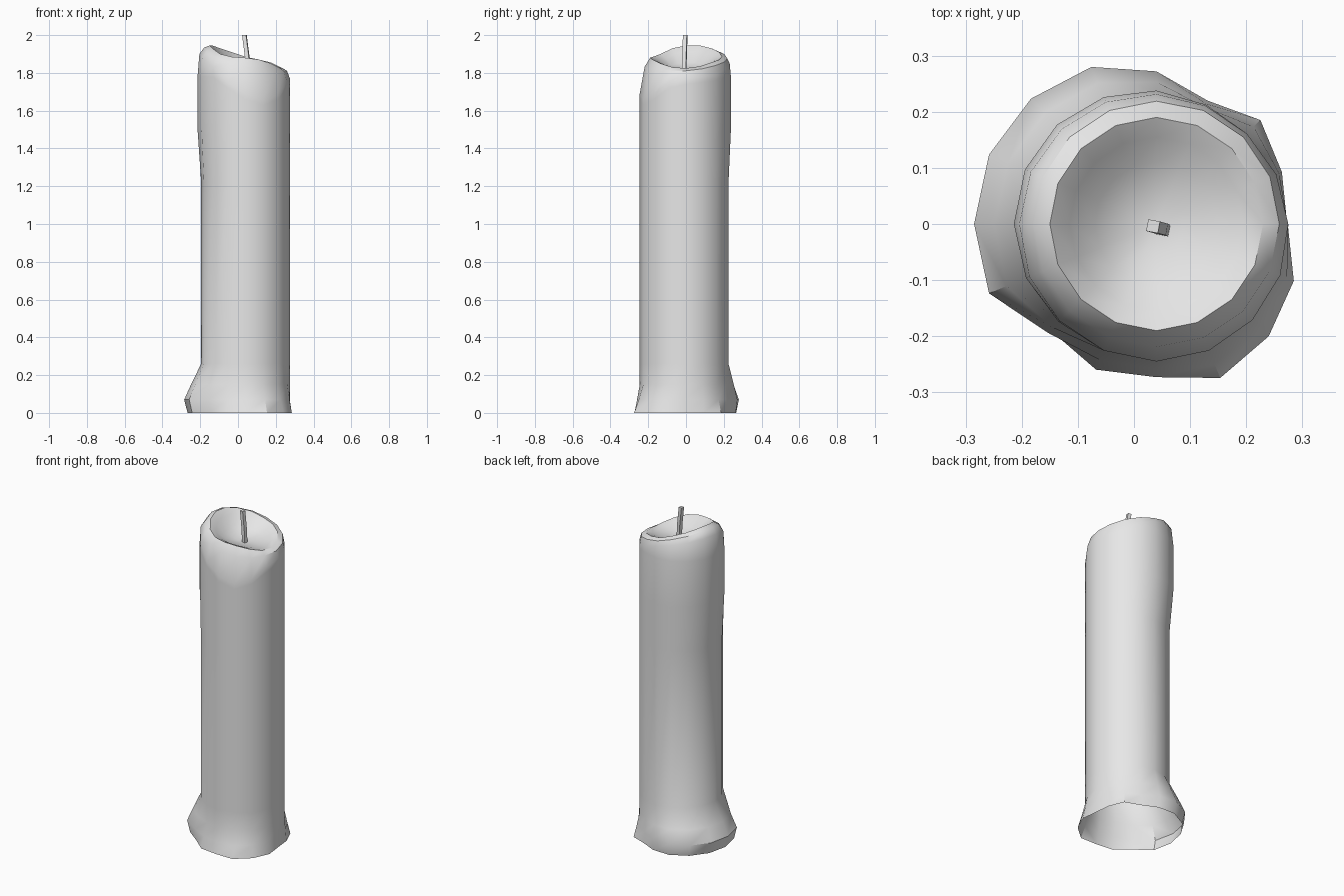
import bpy
import bmesh
from math import sin, cos, pi, radians
from mathutils import Vector

default_cube = bpy.data.objects.get("Cube")
if default_cube:
    bpy.data.objects.remove(default_cube, do_unlink=True)

SIDES = 16
AXIS_X = 0.04


def make_material(name, colour):
    material = bpy.data.materials.new(name)
    material.use_nodes = True
    material.diffuse_color = colour
    material.node_tree.nodes["Principled BSDF"].inputs["Base Color"].default_value = colour
    return material


def loft(name, rings, material, cap_start=False, tip=None, sharp_angle=35):
    """Skin a list of point rings, optionally closing the ends."""
    bm = bmesh.new()
    loops = [[bm.verts.new(point) for point in ring] for ring in rings]
    count = len(rings[0])
    for lower, upper in zip(loops, loops[1:]):
        for i in range(count):
            j = (i + 1) % count
            bm.faces.new((lower[i], lower[j], upper[j], upper[i]))
    if cap_start:
        bm.faces.new(list(reversed(loops[0])))
    if tip is None:
        bm.faces.new(loops[-1])
    else:
        centre = bm.verts.new(tip)
        for i in range(count):
            bm.faces.new((loops[-1][i], loops[-1][(i + 1) % count], centre))
    mesh = bpy.data.meshes.new(name)
    bm.to_mesh(mesh)
    bm.free()
    mesh.materials.append(material)
    obj = bpy.data.objects.new(name, mesh)
    bpy.context.collection.objects.link(obj)
    bpy.ops.object.select_all(action="DESELECT")
    obj.select_set(True)
    bpy.context.view_layer.objects.active = obj
    bpy.ops.object.shade_smooth_by_angle(angle=radians(sharp_angle))
    return obj


def wax_ring(radius_at, height_at):
    """One ring of the candle; both arguments are rules of the side index."""
    ring = []
    for k in range(SIDES):
        angle = 2 * pi * k / SIDES
        radius = radius_at(k)
        ring.append((AXIS_X + radius * cos(angle), radius * sin(angle), height_at(k)))
    return ring


# Uneven outlines, counter-clockwise from the +x side
flare = [.233, .242, .262, .238, .272, .303, .316, .323,
         .325, .323, .274, .281, .273, .297, .283, .265]
lip = [1.77, 1.78, 1.79, 1.82, 1.85, 1.87, 1.89, 1.9,
       1.9, 1.88, 1.83, 1.75, 1.69, 1.66, 1.69, 1.75]
crest = [1.825, 1.835, 1.855, 1.87, 1.885, 1.91, 1.93, 1.945,
         1.945, 1.93, 1.9, 1.885, 1.88, 1.87, 1.85, 1.83]


def body(k):
    return 0.235 - 0.01 * sin(2 * pi * k / SIDES)


def bulge(k):
    return body(k) + 0.023 * max(0, cos((k - 6.5) * pi / 8))


def puddle(k):
    """Wax has pooled into a thick roll on the back and right sides."""
    return 1 if 4 <= k <= 10 else 0


def spread(rolled, straight):
    """Blend from body to flare, differently for rolled and straight sides."""
    def radius(k):
        amount = rolled if puddle(k) else straight
        return body(k) + amount * (flare[k] - body(k))
    return radius


def level(height):
    return lambda k: height


def pool(share):
    """Height falling from the crest to the melted pool."""
    return lambda k: 1.815 + share * (crest[k] - 1.815)


# Candle: flared foot, shaft with a swollen upper side, dripping lip, melted pool
rings = [
    wax_ring(spread(0.8, 1), level(0)),
    wax_ring(spread(1, 0.5), level(0.07)),
    wax_ring(spread(0.6, 0), level(0.15)),
    wax_ring(body, level(0.26)),
    wax_ring(body, level(1.22)),
    wax_ring(bulge, level(1.5)),
    wax_ring(bulge, lambda k: min(1.78, lip[k] - 0.03)),
    wax_ring(lambda k: (body(k) + bulge(k)) / 2, lambda k: lip[k]),
    wax_ring(lambda k: 0.219, lambda k: crest[k] - 0.25 * (crest[k] - lip[k])),
    wax_ring(lambda k: 0.19, lambda k: crest[k]),
    wax_ring(lambda k: 0.155, pool(0.75)),
    wax_ring(lambda k: 0.11, pool(0.3)),
    wax_ring(lambda k: 0.05, pool(0.08)),
]
wax = make_material("pale grey wax", (0.8, 0.8, 0.8, 1))
loft("candle_body", rings, wax, tip=(AXIS_X, 0, 1.812))

# Wick: thin square cord, slightly bent
path = [Vector((0.053, -0.01, 1.8)), Vector((0.048, -0.008, 1.89)), Vector((0.034, -0.004, 2))]
wick_rings = []
for point in path:
    offsets = [Vector((cos(q * pi / 2 + 0.6), sin(q * pi / 2 + 0.6), 0)) for q in range(4)]
    wick_rings.append([point + offset * 0.015 for offset in offsets])
loft("wick", wick_rings, wax, cap_start=True)
